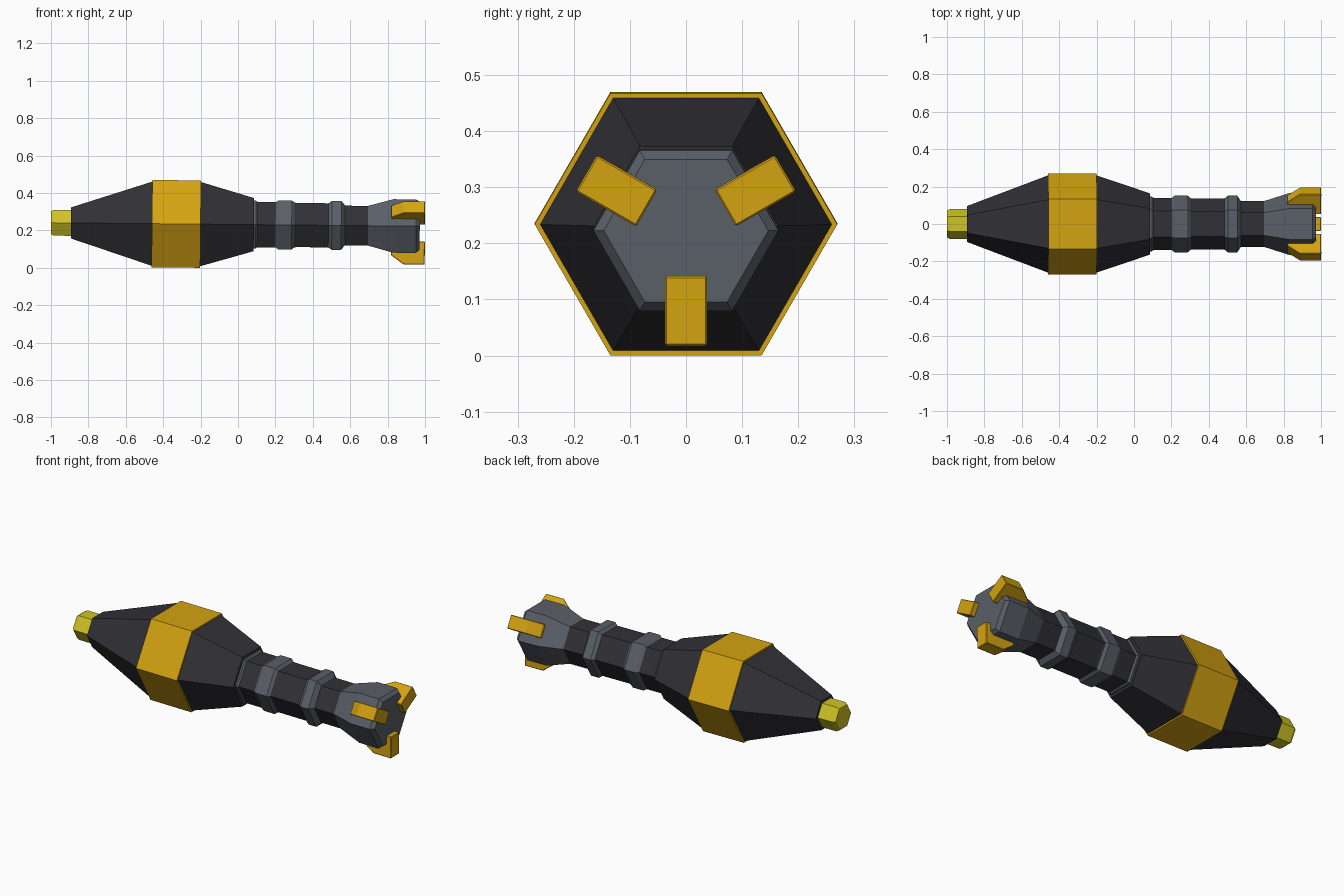
import bpy, bmesh
from math import cos, sin, pi, radians
from mathutils import Matrix, Vector

cube = bpy.data.objects.get("Cube")
if cube:
    bpy.data.objects.remove(cube)


def material(name, color):
    m = bpy.data.materials.new(name)
    m.use_nodes = True
    m.diffuse_color = (*color, 1)
    m.node_tree.nodes["Principled BSDF"].inputs["Base Color"].default_value = (*color, 1)
    return m


dark = material("charcoal", (.031, .03, .036))
grey = material("steel grey", (.102, .114, .136))
gold = material("gold yellow", (.66, .37, .006))
lemon = material("lemon yellow", (.63, .55, .018))

# The long axis dips very slightly toward the tail
PIVOT = Vector((-.33, 0, .235))
TILT = Matrix.Translation(PIVOT) @ Matrix.Rotation(.0095, 4, 'Y') @ Matrix.Translation((.33, 0, 0))


def finish(bm, name, mat):
    bmesh.ops.recalc_face_normals(bm, faces=bm.faces)
    bm.transform(TILT)
    mesh = bpy.data.meshes.new(name)
    bm.to_mesh(mesh)
    bm.free()
    mesh.materials.append(mat)
    obj = bpy.data.objects.new(name, mesh)
    bpy.context.collection.objects.link(obj)
    return obj


def hex_lathe(name, mat, profile):
    """Six-sided solid along x; profile holds (x, distance to flat side)."""
    bm = bmesh.new()
    rings = []
    for x, flat in profile:
        r = flat / cos(pi / 6)
        rings.append([bm.verts.new((x, r * cos(i * pi / 3), r * sin(i * pi / 3)))
                      for i in range(6)])
    for a, b in zip(rings, rings[1:]):
        for i in range(6):
            j = (i + 1) % 6
            bm.faces.new((a[i], a[j], b[j], b[i]))
    bm.faces.new(rings[0])
    bm.faces.new(rings[-1])
    return finish(bm, name, mat)


# Warhead
hex_lathe("nose_tip", lemon, [(-1, .061), (-.985, .069), (-.88, .069)])
hex_lathe("warhead_body", dark, [(-.893, .083), (-.46, .225), (-.2, .225), (.085, .142)])
hex_lathe("warhead_band", gold, [(-.46, .2335), (-.2, .2335)])

# Tail tube with raised rings
hex_lathe("collar", grey, [(.08, .128), (.095, .128), (.105, .12)])
hex_lathe("tube", dark, [(.09, .121), (.3, .121), (.31, .118), (.52, .118)])
hex_lathe("narrow_tube", dark, [(.5, .106), (.72, .106)])
hex_lathe("front_ring", grey, [(.2, .12), (.217, .131), (.287, .131), (.305, .118)])
hex_lathe("rear_ring", grey, [(.482, .117), (.502, .131), (.552, .131), (.572, .106)])
hex_lathe("tail_flare", grey, [(.695, .106), (.83, .143), (.952, .143), (.972, .127)])

# Three hooked fins around the tail
FIN = [(.82, .12), (.82, .157), (.887, .205), (1, .205), (1, .081), (.965, .081), (.95, .12)]
for name, angle in (("lower_fin", -90), ("left_fin", 30), ("right_fin", 150)):
    bm = bmesh.new()
    face = bm.faces.new([bm.verts.new((x, r, -.0375)) for x, r in FIN])
    side = bmesh.ops.extrude_face_region(bm, geom=[face])["geom"]
    bmesh.ops.translate(bm, vec=(0, 0, .075),
                        verts=[v for v in side if isinstance(v, bmesh.types.BMVert)])
    bm.transform(Matrix.Rotation(radians(angle), 4, 'X'))
    fin = finish(bm, name, gold)
    bevel = fin.modifiers.new("edge_bevel", 'BEVEL')
    bevel.width = .003
    bevel.segments = 1
